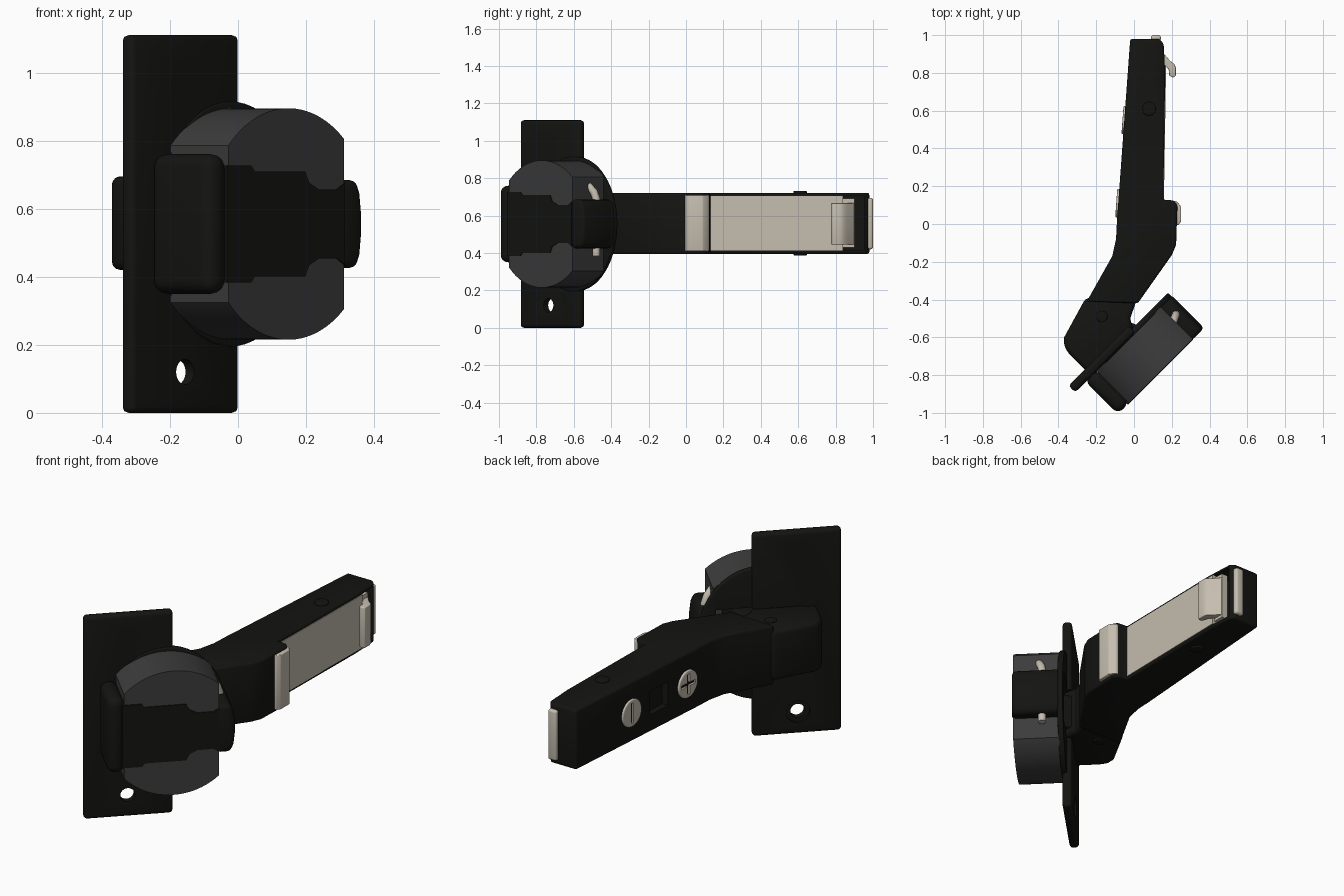
import bpy, bmesh, math
from mathutils import Matrix, Vector

if "Cube" in bpy.data.objects:
    bpy.data.objects.remove(bpy.data.objects["Cube"])

S = math.sqrt(0.5)
ZC = 0.555
I = Matrix.Identity(4)
# cup frame: local x runs along the plate, local y is up, local z points out of the cup
CUP = Matrix(((S, 0, S, 0), (S, 0, -S, 0), (0, 1, 0, 0), (0, 0, 0, 1)))


def mat(name, c):
    m = bpy.data.materials.new(name)
    m.diffuse_color = (*c, 1)
    m.use_nodes = True
    m.node_tree.nodes["Principled BSDF"].inputs["Base Color"].default_value = m.diffuse_color
    return m


BLACK = mat("black", (0.007, 0.007, 0.006))
GREY = mat("dark_grey", (0.045, 0.045, 0.045))
BEIGE = mat("beige", (0.56, 0.51, 0.43))


def prism(name, pts, lo, hi, m, frame=I, bevel=0.0, cuts=(), seg=3):
    """Extrude a profile from lo to hi, round its edges, then cut it."""
    bm = bmesh.new()
    f = bm.faces.new([bm.verts.new((p[0], p[1], lo)) for p in pts])
    r = bmesh.ops.extrude_face_region(bm, geom=[f])
    vs = [g for g in r["geom"] if isinstance(g, bmesh.types.BMVert)]
    bmesh.ops.translate(bm, verts=vs, vec=(0, 0, hi - lo))
    bm.transform(frame)
    bmesh.ops.recalc_face_normals(bm, faces=bm.faces)
    me = bpy.data.meshes.new(name)
    bm.to_mesh(me)
    bm.free()
    ob = bpy.data.objects.new(name, me)
    bpy.context.collection.objects.link(ob)
    if m:
        me.materials.append(m)
    bpy.ops.object.select_all(action='DESELECT')
    ob.select_set(True)
    bpy.context.view_layer.objects.active = ob
    if bevel:
        b = ob.modifiers.new("bevel", 'BEVEL')
        b.width, b.segments, b.limit_method = bevel, seg, 'ANGLE'
        b.angle_limit = math.radians(35)
        bpy.ops.object.modifier_apply(modifier=b.name)
    for c in cuts:
        b = ob.modifiers.new("cut", 'BOOLEAN')
        b.operation, b.object, b.solver = 'DIFFERENCE', c, 'EXACT'
        bpy.ops.object.modifier_apply(modifier=b.name)
    if m:
        bpy.ops.object.shade_smooth_by_angle(angle=math.radians(32))
    return ob


def cutter(name, pts, lo, hi, frame=I):
    ob = prism(name, pts, lo, hi, None, frame)
    ob.hide_render = True
    cutters.append(ob)
    return ob


def rect(x0, x1, y0, y1):
    return [(x0, y0), (x1, y0), (x1, y1), (x0, y1)]


def ring(cx, cy, rx, ry=None, n=48):
    ry = ry or rx
    return [(cx + rx * math.cos(2 * math.pi * i / n), cy + ry * math.sin(2 * math.pi * i / n)) for i in range(n)]


def mirrored(half):
    """Complete a profile given as (u, height above centre) pairs."""
    return [(u, ZC + h) for u, h in half] + [(u, ZC - h) for u, h in reversed(half)]


cutters = []
cavity = cutter("cavity_cut", rect(-0.66, -0.22, 0.41, 0.70), 0.3, 0.60, CUP)

# mounting plate with countersunk screw holes
holes = []
for z in (0.12, 0.995):
    holes.append(cutter("hole_cut", ring(-0.63, z, 0.037, n=32), 0.3, 0.5, CUP))
    holes.append(cutter("sink_cut", ring(-0.63, z, 0.06, n=32), 0.3, 0.375, CUP))
prism("mounting_plate", rect(-0.85, -0.40, 0, 1.11), 0.36, 0.41, BLACK, CUP, 0.018, holes + [cavity])
prism("cup_flange", ring(-0.44, ZC, 0.31, 0.36, 64), 0.385, 0.415, BLACK, CUP, 0.006, [cavity])

# cup body: a disc with both ends sliced flat
cup = []
for side in (1, -1):
    a0, a1 = math.acos(0.23 / 0.34), math.acos(-0.25 / 0.34)
    arc = [a0 + (a1 - a0) * i / 24 for i in range(25)]
    half = [(-0.44 + 0.34 * math.cos(a), 0.34 * math.sin(a)) for a in arc]
prism("cup_body", mirrored(half), 0.41, 0.65, GREY, CUP, 0.0, [cavity])

# black cup housing: heel, front cover, toe
prism("cup_heel", rect(-0.772, -0.685, 0.35, 0.76), 0.40, 0.652, BLACK, CUP, 0.04, seg=5)
cover = [(-0.70, 0.172), (-0.60, 0.172), (-0.585, 0.154), (-0.375, 0.154), (-0.36, 0.122),
         (-0.32, 0.102), (-0.24, 0.102), (-0.21, 0.12)]
prism("cup_cover", mirrored(cover), 0.61, 0.655, BLACK, CUP)
toe = [(-0.225, 0.13), (-0.15, 0.13), (-0.134, 0.09), (-0.127, 0.03)]
prism("cup_toe", mirrored(toe), 0.40, 0.652, BLACK, CUP, 0.022)

# spring wire through the toe
cu = bpy.data.curves.new("spring_wire", 'CURVE')
cu.dimensions, cu.bevel_depth, cu.use_fill_caps = '3D', 0.021, True
sp = cu.splines.new('POLY')
path = [(0.222, -0.48, 0.385), (0.222, -0.48, 0.69), (0.217, -0.492, 0.725), (0.207, -0.52, 0.757), (0.198, -0.55, 0.77)]
sp.points.add(len(path) - 1)
for p, co in zip(sp.points, path):
    p.co = (*co, 1)
cu.materials.append(BEIGE)
bpy.context.collection.objects.link(bpy.data.objects.new("spring_wire", cu))

# arm: cranked bar with an open channel on its right side
channel = cutter("channel_cut", rect(0.07, 0.3, 0.132, 0.955), 0.412, 0.705)
pocket = cutter("pocket_cut", rect(-0.2, -0.036, 0.26, 0.40), 0.49, 0.62)
arm = [(-0.02, 0.98), (0.135, 0.98), (0.157, 0.955), (0.165, 0.80), (0.155, 0.128), (0.21, 0.125), (0.23, 0.10),
       (0.223, -0.11), (0.20, -0.165), (0.02, -0.42), (-0.25, -0.41), (-0.115, -0.17), (-0.095, -0.08), (-0.09, 0.02)]
prism("arm", arm, 0.395, 0.722, BLACK, I, 0.012, [channel, pocket])

# knuckle joining arm and plate
knuckle = [(-0.255, -0.39), (0.015, -0.40), (-0.02, -0.50), (0.0, -0.575), (-0.23, -0.80),
           (-0.345, -0.685), (-0.372, -0.645), (-0.37, -0.60)]
prism("knuckle", knuckle, 0.42, 0.695, BLACK, I, 0.025)
prism("knuckle_pin", ring(-0.17, -0.49, 0.03, n=24), 0.412, 0.703, BLACK, I, 0.004)
prism("arm_pin", ring(0.08, 0.61, 0.036, n=32), 0.387, 0.732, BLACK, I, 0.005)
# link lever inside the cup
prism("cup_link", [(-0.12, -0.6), (-0.02, -0.52), (0.22, -0.62), (0.15, -0.70)], 0.46, 0.65, BLACK, I, 0.01)

# beige inner slide, front catch, rear hook and end latch
slide = [(0.13, 0.10), (0.158, 0.10), (0.17, 0.84), (0.14, 0.84)]
prism("inner_slide", slide, 0.412, 0.705, BEIGE)
catch = [(0.20, -0.005), (0.235, -0.005), (0.25, 0.015), (0.25, 0.09), (0.235, 0.11), (0.222, 0.122), (0.20, 0.122)]
prism("front_catch", catch, 0.41, 0.71, BEIGE, I, 0.004)
hook = [(0.13, 0.89), (0.16, 0.90), (0.19, 0.865), (0.215, 0.845), (0.222, 0.825), (0.222, 0.785), (0.208, 0.775),
        (0.187, 0.785), (0.183, 0.82), (0.16, 0.84), (0.13, 0.84)]
prism("rear_hook", hook, 0.445, 0.667, BEIGE, I, 0.004)
prism("rear_hook_base", rect(0.12, 0.158, 0.84, 0.90), 0.43, 0.69, BEIGE)
prism("end_latch", rect(0.09, 0.142, 0.965, 1.0), 0.42, 0.695, BEIGE, I, 0.012)

# cross-slot screws on the back of the arm
for i, (y, x) in enumerate(((0.55, -0.053), (0.11, -0.086))):
    d = Vector((-0.96, 0.07, 0)).normalized()
    up = Vector((0, 0, 1))
    t = up.cross(d)
    F = Matrix.Translation((x, y, ZC)) @ Matrix((t, up, d)).transposed().to_4x4()
    slots = [cutter("slot_cut", rect(-0.055, 0.055, -0.009, 0.009), -0.005, 0.05, F),
             cutter("slot_cut", rect(-0.009, 0.009, -0.055, 0.055), -0.005, 0.05, F)]
    prism(f"screw_{i + 1}", ring(0, 0, 0.075, n=40), -0.03, 0.008, BEIGE, F, 0.006, slots)

for c in cutters:
    bpy.data.objects.remove(c, do_unlink=True)
